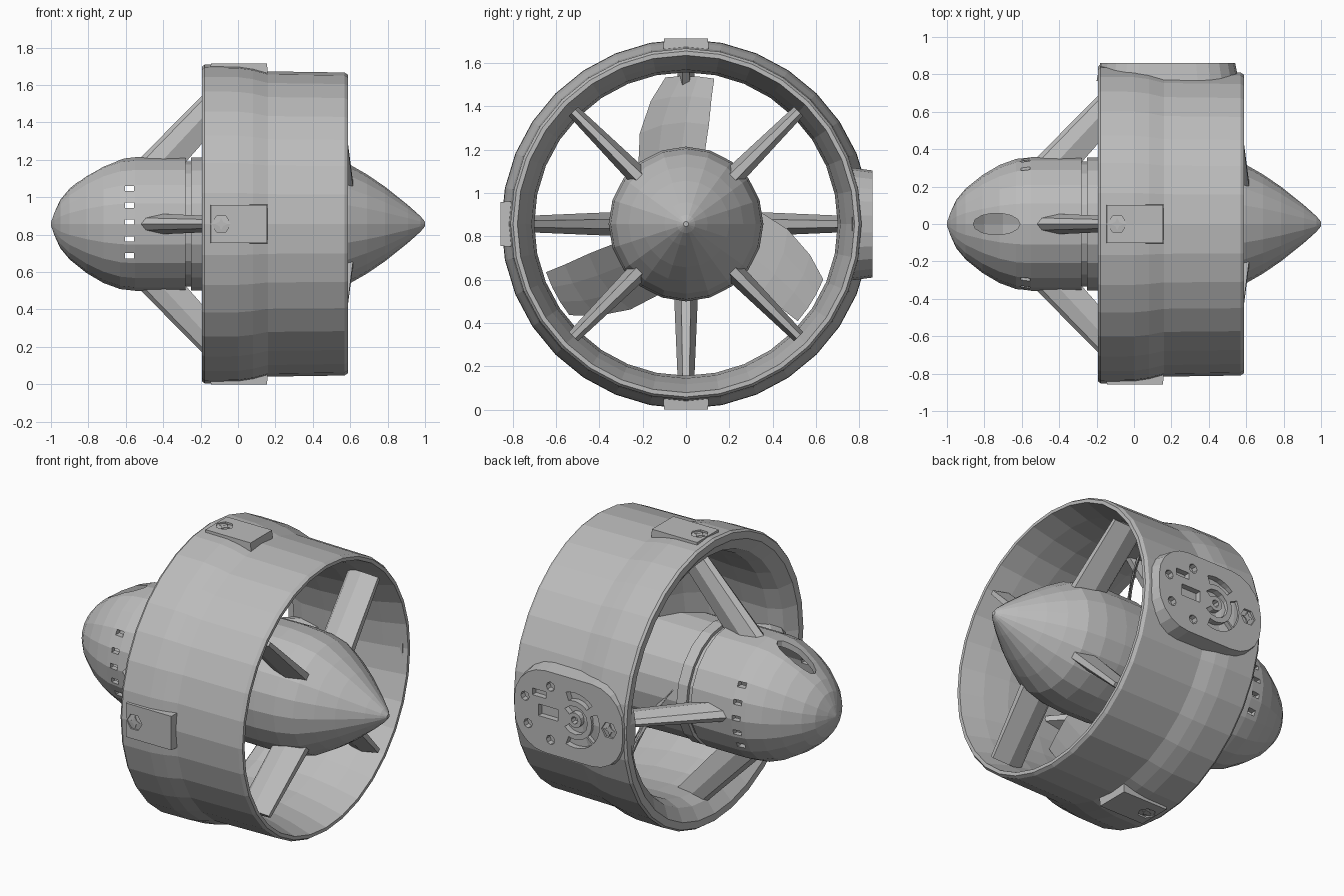
import bpy, bmesh, math
from math import sin, cos, pi, radians

if "Cube" in bpy.data.objects:
    bpy.data.objects.remove(bpy.data.objects["Cube"])

CZ = 0.857  # height of the thruster axis; parts are built around x, then lifted

grey = bpy.data.materials.new("light_grey")
grey.diffuse_color = (0.5, 0.5, 0.5, 1)
grey.use_nodes = True
grey.node_tree.nodes["Principled BSDF"].inputs["Base Color"].default_value = grey.diffuse_color


def finish(name, bm, angle=0):
    bmesh.ops.recalc_face_normals(bm, faces=bm.faces)
    me = bpy.data.meshes.new(name)
    bm.to_mesh(me)
    bm.free()
    me.materials.append(grey)
    ob = bpy.data.objects.new(name, me)
    bpy.context.collection.objects.link(ob)
    ob.rotation_euler.x = radians(angle)
    return ob


def loft(name, rings, angle=0, closed=False):
    """Skin a list of equal-length point rings; cap the ends unless closed."""
    bm = bmesh.new()
    vs = [[bm.verts.new(p) for p in ring] for ring in rings]
    n, m = len(vs[0]), len(vs)
    for i in range(m if closed else m - 1):
        a, b = vs[i], vs[(i + 1) % m]
        for j in range(n):
            k = (j + 1) % n
            bm.faces.new((a[j], a[k], b[k], b[j]))
    if not closed:
        bm.faces.new(vs[0])
        bm.faces.new(vs[-1])
    return finish(name, bm, angle)


def lathe(name, profile, seg, closed=False):
    """Revolve (x, radius) points round the x axis."""
    rings = [[(x, r * cos(2 * pi * j / seg), r * sin(2 * pi * j / seg))
              for j in range(seg)] for x, r in profile]
    return loft(name, rings, closed=closed)


def prism(name, pts, y0, y1, top=1.0):
    """Extrude an x-z outline along y, optionally shrinking the outer end."""
    cx = sum(p[0] for p in pts) / len(pts)
    cz = sum(p[1] for p in pts) / len(pts)
    return loft(name, [[(x, y0, z) for x, z in pts],
                       [(cx + (x - cx) * top, y1, cz + (z - cz) * top) for x, z in pts]])


def ngon(cx, cz, r, n, rz=None):
    return [(cx + r * cos(2 * pi * i / n), cz + (rz or r) * sin(2 * pi * i / n)) for i in range(n)]


def rect(x0, x1, z0, z1):
    return [(x0, z0), (x1, z0), (x1, z1), (x0, z1)]


def sector(cx, r0, r1, a0, a1, n=6):
    ang = [radians(a0 + (a1 - a0) * i / n) for i in range(n + 1)]
    return ([(cx + r1 * cos(a), r1 * sin(a)) for a in ang]
            + [(cx + r0 * cos(a), r0 * sin(a)) for a in reversed(ang)])


def cut(ob, cutters):
    for c in cutters:
        c.hide_render = True
        m = ob.modifiers.new("cut", 'BOOLEAN')
        m.operation, m.solver, m.object = 'DIFFERENCE', 'EXACT', c
    bpy.context.view_layer.update()
    deps = bpy.context.evaluated_depsgraph_get()
    me = bpy.data.meshes.new_from_object(ob.evaluated_get(deps))
    ob.modifiers.clear()
    ob.data = me
    for c in cutters:
        bpy.data.objects.remove(c)


def strut(name, angle, root, tip):
    """Thin vane; root and tip are (radius, x_lead, x_trail, thickness)."""
    rings = []
    for r, a, b, t in (root, tip):
        c = b - a
        rings.append([(a, r, 0), (a + .12 * c, r, t * .3), (a + .5 * c, r, t / 2), (b, r, t * .2),
                      (b, r, -t * .2), (a + .5 * c, r, -t / 2), (a + .12 * c, r, -t * .3)])
    return loft(name, rings, angle)


def screw(name, x, y, angle=0):
    star = [(x + r * cos(i * pi / 4), r * sin(i * pi / 4))
            for i, r in enumerate((.034, .015) * 4)]
    ob = prism(name, star, y - .025, y - .004)
    ob.rotation_euler.x = radians(angle)


# duct ring
lathe("duct", [(-.192, .80), (-.192, .842), (-.178, .852), (.0, .85), (.08, .838), (.16, .816),
               (.57, .81), (.588, .798), (.588, .778), (.45, .74), (.3, .712), (.1, .70),
               (-.06, .70), (-.14, .73)], 32, closed=True)

# front nacelle: hollow shell with side vents and a cable slot on top
nacelle = lathe("nacelle", [(-1, .008), (-.982, .06), (-.95, .13), (-.9, .19), (-.81, .262),
                            (-.72, .315), (-.63, .348), (-.55, .357), (-.28, .357)], 20)
core = lathe("core", [(-.93, .02), (-.88, .15), (-.8, .225), (-.7, .285), (-.6, .32),
                      (-.32, .325)], 20)
vents = [prism("vent", rect(-.605, -.555, z - .014, z + .014), -.5, .5)
         for z in (.19, .1, .01, -.08, -.17)]
slot = prism("slot", ngon(-.735, 0, .125, 14, .058), .05, .5)
slot.rotation_euler.x = pi / 2
cut(nacelle, [core, slot] + vents)

# groove, collar and rotating hub behind the nacelle
lathe("collar_groove", [(-.285, .335), (-.24, .335)], 20)
lathe("collar", [(-.25, .355), (-.185, .355)], 20)
lathe("rotor_hub", [(-.185, .345), (.15, .35)], 20)

# tail cone
lathe("tail_cone", [(.155, .355), (.35, .357), (.48, .348), (.59, .322), (.69, .265), (.785, .2),
                    (.91, .1), (.975, .042), (1, .012)], 20)

# swept front struts and straight rear stator vanes
for i in range(4):
    strut(f"front_strut_{i}", 90 * i, (.33, -.545, -.28, .11), (.74, -.14, .08, .075))
    strut(f"rear_vane_{i}", 45 + 90 * i, (.30, .40, .615, .095), (.735, .37, .575, .06))

# propeller blades: (radius, leading angle, trailing angle, leading x, trailing x)
stations = [(.33, 132, 75, -.15, .12), (.47, 117, 77, -.13, .11),
            (.59, 106, 78.5, -.10, .085), (.683, 98, 79, -.07, .06)]
for i in range(3):
    rings = []
    for r, a, b, xa, xb in stations:
        side = []
        for k in range(4):
            t = radians(a + (b - a) * k / 3)
            side.append((xa + (xb - xa) * k / 3, r * cos(t), r * sin(t)))
        th = (.003, .011, .011, .003)
        rings.append([(x + h, y, z) for (x, y, z), h in zip(side, th)]
                     + [(x - h, y, z) for (x, y, z), h in reversed(list(zip(side, th)))])
    loft(f"blade_{i}", rings, 120 * i)

# screw pads on top, front and bottom of the duct
for a in (90, 180, 270):
    pad = prism(f"screw_pad_{a}", rect(-.15, .16, -.105, .105), .78, .857, .97)
    cut(pad, [prism("hex", ngon(-.09, 0, .05, 6), .835, .9)])
    pad.rotation_euler.x = radians(a)
    screw(f"pad_screw_{a}", -.09, .857, a)

# mounting plate on the back with recessed pattern
outline = []
for cx, cz, s in ((.34, .04, 0), (.02, .04, 90), (.02, -.04, 180), (.34, -.04, 270)):
    outline += [(cx + .22 * cos(radians(s + 18 * k)), cz + .22 * sin(radians(s + 18 * k)))
                for k in range(6)]
plate = prism("mount_plate", outline, .765, .86, .95)
shapes = [ngon(x, z, .028, 8) for x, z in ((.30, .16), (.30, -.16), (.47, .06), (.45, -.1))]
shapes += [sector(.14, .115, .165, a, a + 65) for a in (70, 155, 225)]
shapes += [sector(.14, .045, .085, 40, 320, 10), rect(.25, .38, -.035, .035),
           rect(.33, .42, .08, .12), ngon(-.09, 0, .05, 6), ngon(.14, 0, .022, 8)]
cut(plate, [prism("recess", s, .825, .9) for s in shapes])
screw("plate_screw", -.09, .86)

# lift everything onto the ground
for ob in bpy.context.collection.objects:
    ob.location.z = CZ
